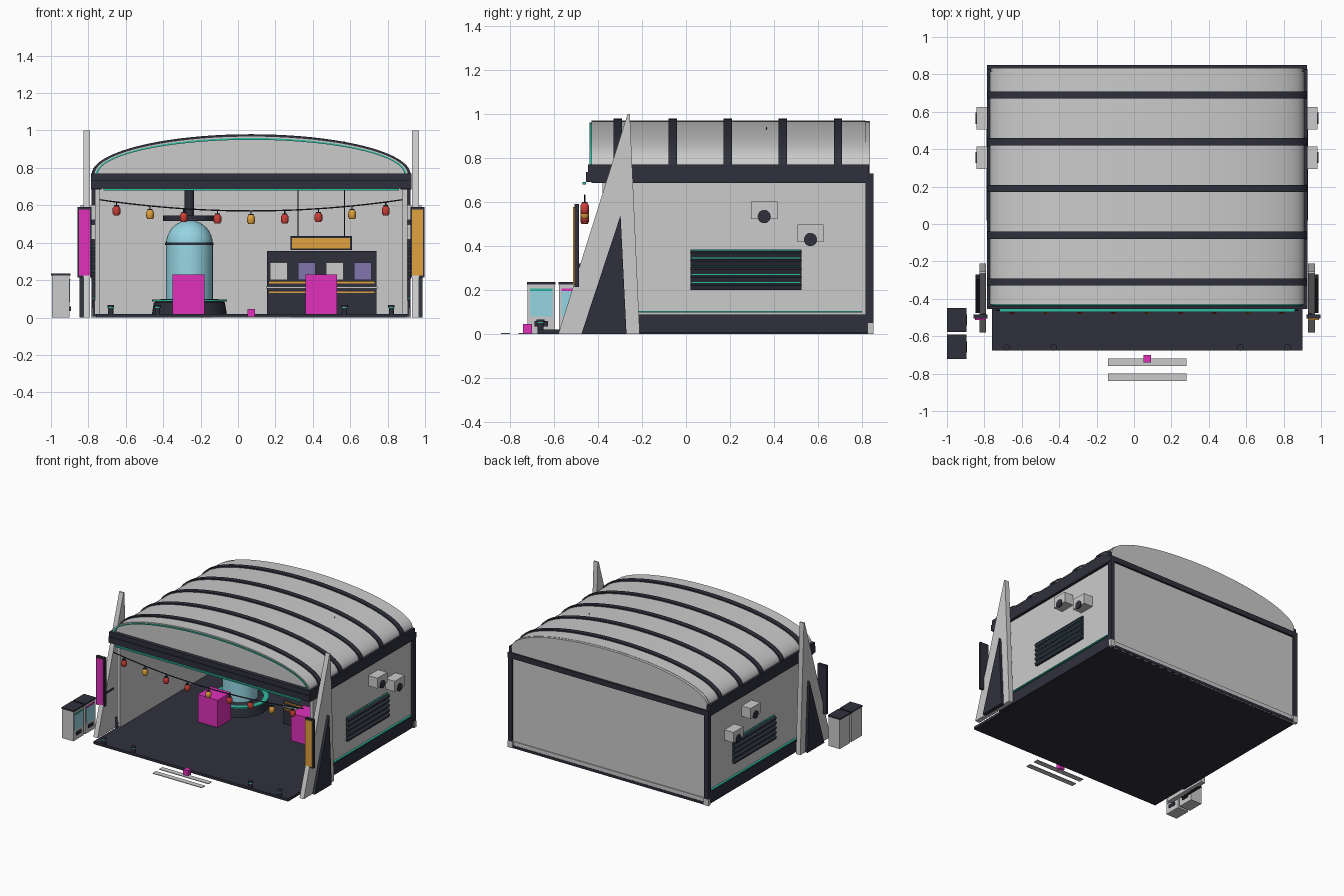
import bpy, bmesh, math
from mathutils import Vector

if "Cube" in bpy.data.objects:
    bpy.data.objects.remove(bpy.data.objects["Cube"])

CX = 0.07  # symmetry plane of the hall

def mat(name, r, g, b):
    m = bpy.data.materials.new(name)
    m.diffuse_color = (r, g, b, 1)
    m.use_nodes = True
    m.node_tree.nodes["Principled BSDF"].inputs["Base Color"].default_value = m.diffuse_color
    return m

DARK = mat("dark", 0.028, 0.03, 0.045)
GREEN = mat("green", 0.03, 0.5, 0.36)
PINK = mat("pink", 0.75, 0.03, 0.5)
ORANGE = mat("orange", 0.75, 0.36, 0.05)
RED = mat("red", 0.6, 0.05, 0.04)
CYAN = mat("cyan", 0.3, 0.66, 0.76)
PURPLE = mat("purple", 0.22, 0.18, 0.42)

def finish(name, bm, m=None, smooth=False):
    bmesh.ops.recalc_face_normals(bm, faces=bm.faces)
    me = bpy.data.meshes.new(name)
    bm.to_mesh(me)
    bm.free()
    ob = bpy.data.objects.new(name, me)
    bpy.context.collection.objects.link(ob)
    if m:
        me.materials.append(m)
    if smooth:
        bpy.ops.object.select_all(action='DESELECT')
        ob.select_set(True)
        bpy.context.view_layer.objects.active = ob
        bpy.ops.object.shade_smooth_by_angle(angle=math.radians(35))
    return ob

def box(name, x0, x1, y0, y1, z0, z1, m=None, tilt=0):
    bm = bmesh.new()
    bmesh.ops.create_cube(bm, size=1)
    bmesh.ops.scale(bm, vec=(x1 - x0, y1 - y0, z1 - z0), verts=bm.verts)
    ob = finish(name, bm, m)
    ob.location = ((x0 + x1) / 2, (y0 + y1) / 2, (z0 + z1) / 2)
    ob.rotation_euler.y = tilt
    return ob

def prism(name, pts, offset, m=None, smooth=False):
    bm = bmesh.new()
    f = bm.faces.new([bm.verts.new(p) for p in pts])
    ext = bmesh.ops.extrude_face_region(bm, geom=[f], use_keep_orig=True)
    vs = [v for v in ext["geom"] if isinstance(v, bmesh.types.BMVert)]
    bmesh.ops.translate(bm, vec=offset, verts=vs)
    return finish(name, bm, m, smooth)

def lathe(name, profile, x, y, m=None, n=32):
    bm = bmesh.new()
    vs = [bm.verts.new((r, 0, z)) for r, z in profile]
    es = [bm.edges.new(p) for p in zip(vs, vs[1:])]
    bmesh.ops.spin(bm, geom=vs + es, cent=(0, 0, 0), axis=(0, 0, 1), angle=math.tau, steps=n)
    bmesh.ops.remove_doubles(bm, verts=bm.verts, dist=1e-5)
    ob = finish(name, bm, m, True)
    ob.location = (x, y, 0)
    return ob

def cyl(name, x, y, z0, z1, r, m=None, n=16):
    return lathe(name, [(0, z0), (r, z0), (r, z1), (0, z1)], x, y, m, n)

def wire(name, pts, r, m):
    cu = bpy.data.curves.new(name, 'CURVE')
    cu.dimensions = '3D'
    cu.bevel_depth = r
    cu.bevel_resolution = 1
    sp = cu.splines.new('POLY')
    sp.points.add(len(pts) - 1)
    for p, c in zip(sp.points, pts):
        p.co = (*c, 1)
    ob = bpy.data.objects.new(name, cu)
    bpy.context.collection.objects.link(ob)
    cu.materials.append(m)

def arc(a, b, y, n=40):
    return [(CX + a * math.cos(math.pi * i / n), y, 0.765 + b * math.sin(math.pi * i / n)) for i in range(n + 1)]

def arch(name, y0, y1, a, b, t, m=None):
    # elliptical band of thickness t, or a solid gable when t is 0
    pts = arc(a, b, y0) + (arc(a - t, b - t, y0)[::-1] if t else [])
    prism(name, pts, (0, y1 - y0, 0), m, True)

def sides(name, d0, d1, y0, y1, z0, z1, m=None, tilt=0):
    for s, tag in ((-1, "_left"), (1, "_right")):
        xs = sorted((CX + s * d0, CX + s * d1))
        box(name + tag, *xs, y0, y1, z0, z1, m, s * tilt)

# floor, crossing strips
box("floor", -0.76, 0.90, -0.675, 0.845, 0, 0.02, DARK)
box("path_strip_1", -0.14, 0.28, -0.76, -0.72, 0, 0.005)
box("path_strip_2", -0.14, 0.28, -0.84, -0.80, 0, 0.005)
box("path_marker", 0.05, 0.09, -0.74, -0.70, 0, 0.045, PINK)

# walls, plinths and corner posts
sides("side_wall", 0.81, 0.835, -0.38, 0.83, 0.02, 0.70)
sides("plinth", 0.82, 0.848, -0.38, 0.83, 0.005, 0.09, DARK)
sides("plinth_light", 0.83, 0.851, -0.36, 0.80, 0.098, 0.106, GREEN)
box("back_wall", -0.76, 0.90, 0.81, 0.835, 0.02, 0.77)
box("back_skirt", -0.74, 0.88, 0.83, 0.842, 0.0, 0.05)
box("back_beam", -0.785, 0.925, 0.82, 0.85, 0.69, 0.73, DARK)
sides("back_post", 0.82, 0.852, 0.815, 0.85, 0.05, 0.72, DARK)
sides("back_post_foot", 0.815, 0.855, 0.825, 0.85, 0, 0.05)

# eaves and front header
sides("eave", 0.80, 0.857, -0.43, 0.83, 0.685, 0.77, DARK)
box("header", CX - 0.857, CX + 0.857, -0.455, -0.41, 0.69, 0.735, DARK)
box("header_cap", CX - 0.857, CX + 0.857, -0.445, -0.41, 0.735, 0.77, DARK)
box("header_light", -0.72, 0.86, -0.47, -0.455, 0.68, 0.69, GREEN)

# vaulted roof, gables and ribs
arch("roof", -0.43, 0.815, 0.84, 0.205, 0.02)
arch("front_gable", -0.415, -0.40, 0.83, 0.195, 0)
arch("back_gable", 0.80, 0.835, 0.835, 0.203, 0)
arch("gable_light", -0.437, -0.43, 0.83, 0.195, 0.01, GREEN)
for i in range(5):
    y = -0.31 + 0.25 * i
    arch("roof_rib_%d" % i, y - 0.019, y + 0.019, 0.853, 0.215, 0.02, DARK)

# side fins, gussets, sign panels
for s, tag, col in ((-1, "_left", PINK), (1, "_right", ORANGE)):
    def tri(name, d, w, pts, m=None):
        prism(name + tag, [(CX + s * d, y, z) for y, z in pts], (s * w, 0, 0), m)
    tri("fin", 0.86, 0.037, [(-0.58, 0), (-0.265, 1), (-0.255, 1), (-0.21, 0)])
    tri("gusset", 0.885, 0.032, [(-0.475, 0), (-0.297, 0.54), (-0.27, 0)], DARK)
    xs = sorted((CX + s * 0.853, CX + s * 0.927))
    box("sign_frame" + tag, *xs, -0.505, -0.485, 0.215, 0.59, DARK)
    box("sign_panel" + tag, xs[0] + .008, xs[1] - .008, -0.512, -0.50, 0.225, 0.578, col)
    sides("sign_arm", 0.86, 0.88, -0.49, -0.38, 0.30, 0.32, DARK)

# louvres and wall units
sides("louvre_back", 0.83, 0.838, 0.02, 0.525, 0.2, 0.385, DARK)
for i in range(5):
    z = 0.203 + 0.037 * i
    sides("louvre_slat_%d" % i, 0.836, 0.856, 0.02, 0.525, z, z + 0.022, DARK, 0.4)
    sides("louvre_glow_%d" % i, 0.836, 0.846, 0.025, 0.52, z + 0.027, z + 0.033, GREEN)
for i, (y, z) in enumerate(((0.355, 0.562), (0.565, 0.458))):
    sides("wall_unit_%d" % i, 0.83, 0.912, y - 0.06, y + 0.06, z - 0.04, z + 0.04)
    for s in (-1, 1):
        fan = cyl("wall_unit_fan_%d" % i, CX + s * 0.912, y, -0.005, 0.005, 0.03, DARK, 20)
        fan.rotation_euler.y = math.pi / 2
        fan.location.z = z - 0.028

# lantern string
def sag(x):
    return 0.57 + 0.06 * ((x - CX) / 0.81) ** 2
wire("lantern_cable", [(CX + 0.81 * t / 12, -0.46, sag(CX + 0.81 * t / 12)) for t in range(-12, 13)], 0.004, DARK)
for i in range(9):
    x = -0.65 + 0.18 * i
    z = sag(x) - 0.047
    lathe("lantern_%d" % i, [(0, z - .024), (.014, z - .024), (.021, z - .012), (.021, z + .012), (.014, z + .024), (0, z + .024)],
          x, -0.46, ORANGE if i % 3 == 1 else RED, 10)
    cyl("lantern_cap_%d" % i, x, -0.46, z + 0.022, z + 0.03, 0.013, DARK, 10)
    cyl("lantern_hook_%d" % i, x, -0.46, z + 0.03, z + 0.05, 0.003, DARK, 6)

# apron lamps
for i, x in enumerate((-0.68, -0.43, 0.57, 0.82)):
    cyl("apron_lamp_%d" % i, x, -0.66, 0.02, 0.05, 0.014, DARK, 12)
    cyl("apron_lamp_glow_%d" % i, x, -0.66, 0.05, 0.056, 0.017, GREEN, 12)
    cyl("apron_lamp_cap_%d" % i, x, -0.66, 0.056, 0.066, 0.018, DARK, 12)

# glass tank on its base
TX, TY = -0.26, 0.40
lathe("tank_base", [(0, .02), (.2, .02), (.19, .08), (.15, .1), (0, .1)], TX, TY, DARK)
lathe("tank_base_light", [(.165, .085), (.2, .085), (.2, .095), (.165, .095), (.165, .085)], TX, TY, GREEN)
lathe("tank_glass", [(0, .1), (.125, .1)] + [(.125 * math.cos(a * math.pi / 16), .395 + .125 * math.sin(a * math.pi / 16)) for a in range(8)] + [(0, .52)], TX, TY, CYAN)
lathe("tank_band", [(.12, .388), (.13, .388), (.13, .4), (.12, .4), (.12, .388)], TX, TY, DARK)
cyl("tank_top_plate", TX, TY, 0.515, 0.545, 0.14, DARK, 32)
cyl("tank_pipe", TX, TY, 0.54, 0.94, 0.026, DARK)

# service counter with screens and hanging sign
box("counter", 0.155, 0.74, 0.33, 0.50, 0.02, 0.195, DARK)
box("counter_top", 0.15, 0.745, 0.315, 0.50, 0.155, 0.165)
box("counter_stripe_high", 0.165, 0.73, 0.322, 0.335, 0.182, 0.192, ORANGE)
box("counter_stripe_low", 0.165, 0.73, 0.322, 0.335, 0.13, 0.14, ORANGE)
box("counter_back", 0.155, 0.74, 0.50, 0.60, 0.02, 0.355, DARK)
for i in range(4):
    x = 0.17 + 0.15 * i
    box("counter_screen_%d" % i, x, x + 0.095, 0.485, 0.505, 0.2, 0.295, PURPLE if i % 2 else None)
box("hanging_sign_frame", 0.28, 0.61, 0.35, 0.38, 0.36, 0.435, DARK)
box("hanging_sign", 0.29, 0.60, 0.343, 0.36, 0.37, 0.425, ORANGE)
for x in (0.32, 0.57):
    wire("hanging_sign_wire", [(x, 0.365, 0.43), (x, 0.365, 0.94)], 0.003, DARK)

# pink crates
box("crate_left", -0.35, -0.18, 0.01, 0.17, 0.02, 0.23, PINK)
box("crate_right", 0.36, 0.53, 0.13, 0.29, 0.02, 0.23, PINK)

# vending machines facing +x
for i, (y, col) in enumerate(((-0.657, GREEN), (-0.513, PINK))):
    box("vendor_%d" % i, -0.995, -0.90, y - 0.063, y + 0.063, 0, 0.225)
    box("vendor_top_%d" % i, -1.0, -0.895, y - 0.065, y + 0.065, 0.225, 0.236, DARK)
    box("vendor_window_%d" % i, -0.91, -0.897, y - 0.052, y + 0.052, 0.08, 0.195, CYAN)
    box("vendor_strip_%d" % i, -0.91, -0.896, y - 0.052, y + 0.052, 0.197, 0.207, col)
    box("vendor_slot_%d" % i, -0.91, -0.893, y - 0.03, y + 0.03, 0.035, 0.06, DARK)
